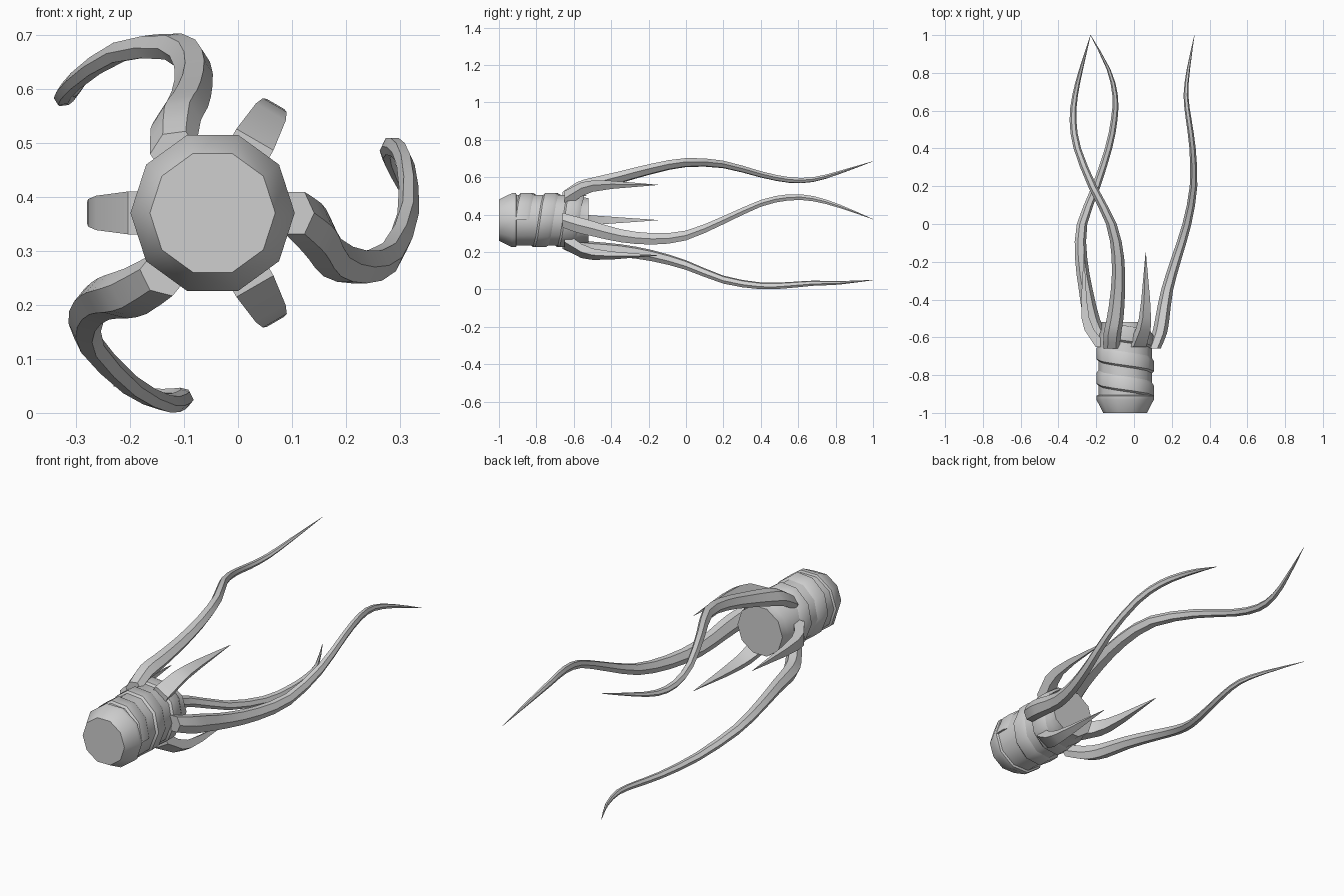
import bpy, bmesh
from math import sin, cos, pi, radians, atan2

if "Cube" in bpy.data.objects:
    bpy.data.objects.remove(bpy.data.objects["Cube"])

grey = bpy.data.materials.new("plain grey")
grey.use_nodes = True
colour = (0.62, 0.62, 0.62, 1)
grey.diffuse_color = colour
grey.node_tree.nodes["Principled BSDF"].inputs["Base Color"].default_value = colour

CX, CZ = -0.047, 0.37      # axis of the body, running along y


def loft(name, rings, angle):
    """Skin a list of equal rings of points and cap both ends."""
    bm = bmesh.new()
    loops = [[bm.verts.new(p) for p in ring] for ring in rings]
    n = len(loops[0])
    for a, b in zip(loops, loops[1:]):
        for i in range(n):
            j = (i + 1) % n
            bm.faces.new((a[i], a[j], b[j], b[i]))
    bm.faces.new(loops[0])
    bm.faces.new(loops[-1])
    bmesh.ops.recalc_face_normals(bm, faces=bm.faces)
    mesh = bpy.data.meshes.new(name)
    bm.to_mesh(mesh)
    bm.free()
    mesh.materials.append(grey)
    obj = bpy.data.objects.new(name, mesh)
    bpy.context.collection.objects.link(obj)
    bpy.ops.object.select_all(action="DESELECT")
    obj.select_set(True)
    bpy.context.view_layer.objects.active = obj
    bpy.ops.object.shade_smooth_by_angle(angle=radians(angle))


def polar(r, a, y):
    return (CX + r * cos(a), y, CZ + r * sin(a))


def section(x, y, z, wide, deep, sides, turn):
    """Flattened polygon whose short axis points along the angle turn."""
    ring = []
    for i in range(sides):
        a = 2 * pi * (i + 0.5) / sides
        u, v = deep * sin(a), wide * cos(a)
        ring.append((x + u * cos(turn) - v * sin(turn), y,
                     z + u * sin(turn) + v * cos(turn)))
    return ring


def refine(points):
    """Add a rounded midpoint inside every span of a path."""
    ends = [points[0]] + points + [points[-1]]
    fine = []
    for a, b, c, d in zip(ends, ends[1:], ends[2:], ends[3:]):
        fine += [b, tuple((9 * (q + r) - p - s) / 16
                          for p, q, r, s in zip(a, b, c, d))]
    return fine + [points[-1]]


# Ten-sided body with a bevelled front collar
profile = [(-1, 0.116), (-0.93, 0.152), (-0.91, 0.152), (-0.905, 0.142),
           (-0.6, 0.142), (-0.56, 0.128), (-0.52, 0.125)]
loft("body", [[polar(r, 2 * pi * i / 10, y) for i in range(10)]
              for y, r in profile], 40)

# Shallow screw thread wound around the body
thread = []
for i in range(24):
    a, y = 2 * pi * i / 10, -0.88 + 0.013 * i
    thread.append([polar(0.136, a, y - 0.045), polar(0.152, a, y - 0.03),
                   polar(0.152, a, y + 0.025), polar(0.136, a, y + 0.05)])
loft("screw_thread", thread, 40)

# Long wavy tentacles, sharing their stations along y and their thickness
stations = [-0.66, -0.58, -0.5, -0.35, -0.18, 0, 0.2, 0.4, 0.55, 0.68, 0.82, 1]
sizes = [0.045, 0.049, 0.047, 0.04, 0.035, 0.03, 0.025, 0.021, 0.019, 0.016, 0.011, 0.001]
paths = {
    "upper_tentacle": [(-.12, .485), (-.115, .535), (-.1, .56), (-.085, .6),
                       (-.085, .645), (-.12, .678), (-.22, .668), (-.3, .615),
                       (-.323, .585), (-.312, .587), (-.28, .625), (-.23, .685)],
    "left_tentacle": [(.105, .37), (.135, .345), (.15, .325), (.175, .287),
                      (.225, .27), (.28, .288), (.315, .37), (.31, .46),
                      (.29, .492), (.275, .485), (.288, .445), (.32, .375)],
    "lower_tentacle": [(-.14, .255), (-.19, .225), (-.225, .215), (-.255, .207),
                       (-.28, .18), (-.275, .13), (-.2, .052), (-.135, .019),
                       (-.105, .023), (-.1, .033), (-.135, .035), (-.23, .05)],
}
for name, path in paths.items():
    turn = atan2(path[0][1] - CZ, path[0][0] - CX)
    line = refine([(x, y, z, s) for (x, z), y, s in zip(path, stations, sizes)])
    loft(name, [section(x, y, z, s, 0.8 * s, 6, turn)
                for x, y, z, s in line], 25)

# Short four-sided spikes between the tentacles
spike = [(-0.65, 0.125, 0.056), (-0.56, 0.19, 0.045), (-0.5, 0.21, 0.036),
         (-0.4, 0.218, 0.026), (-0.15, 0.218, 0.001)]
for name, degrees in (("upper_spike", 60), ("right_spike", 180), ("lower_spike", 300)):
    turn = radians(degrees)
    rings = []
    for y, r, s in spike:
        x, _, z = polar(r, turn, y)
        rings.append(section(x, y, z, s, 0.8 * s, 4, turn))
    loft(name, rings, 25)
